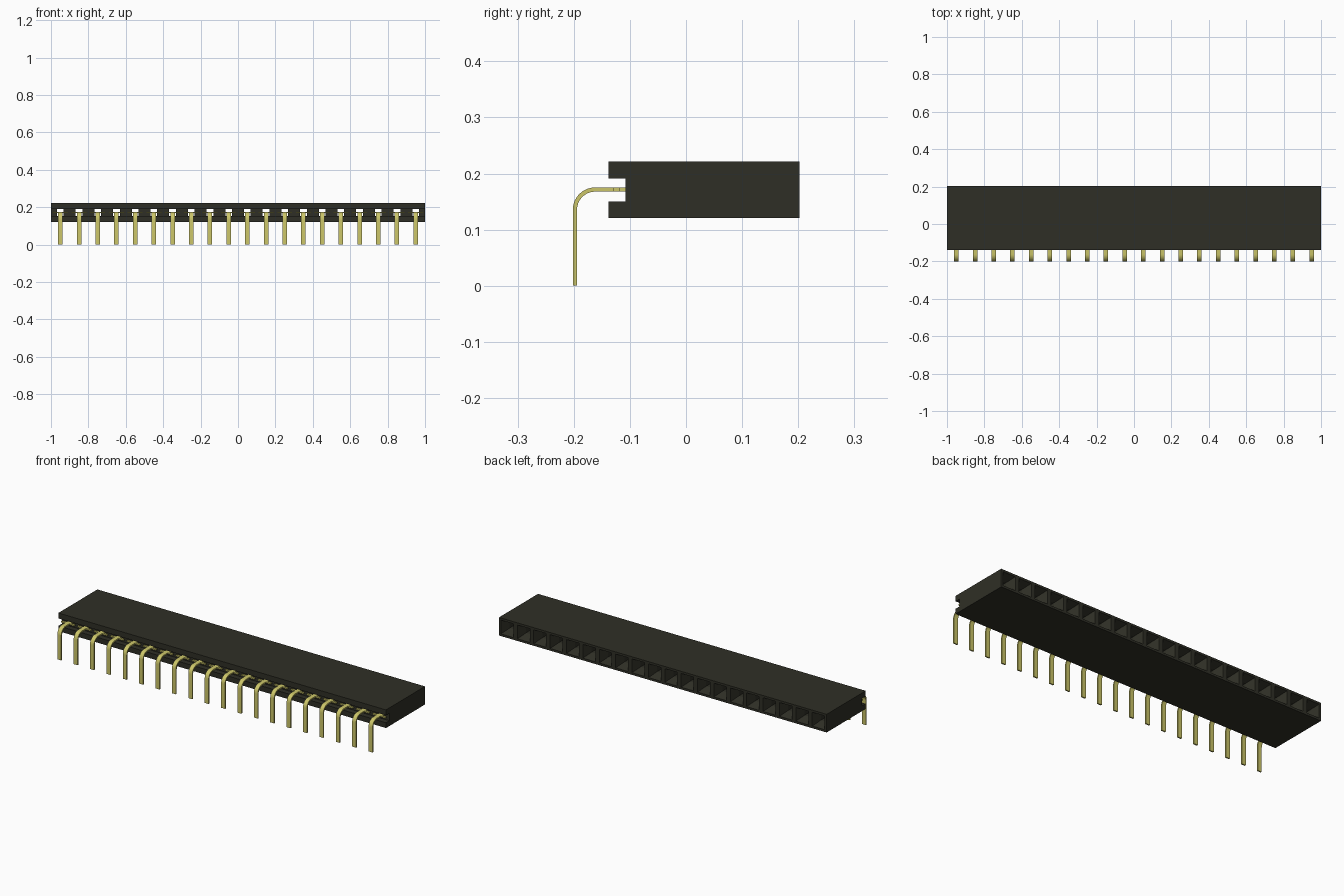
import bpy, bmesh, math

if "Cube" in bpy.data.objects:
    bpy.data.objects.remove(bpy.data.objects["Cube"], do_unlink=True)

COUNT, PITCH = 20, 0.1
HALF = PITCH / 2
CENTRES = [(i - (COUNT - 1) / 2) * PITCH for i in range(COUNT)]


def material(name, colour):
    m = bpy.data.materials.new(name)
    m.use_nodes = True
    m.diffuse_color = colour
    m.node_tree.nodes["Principled BSDF"].inputs["Base Color"].default_value = colour
    return m


def finish(bm, name, mat):
    bmesh.ops.remove_doubles(bm, verts=bm.verts, dist=1e-5)
    bmesh.ops.recalc_face_normals(bm, faces=bm.faces)
    mesh = bpy.data.meshes.new(name)
    bm.to_mesh(mesh)
    bm.free()
    mesh.materials.append(mat)
    ob = bpy.data.objects.new(name, mesh)
    bpy.context.collection.objects.link(ob)
    return ob


black = material("black plastic", (0.028, 0.028, 0.019, 1))
gold = material("gold metal", (0.60, 0.56, 0.14, 1))

# Housing: each cell is a loop of rectangles (half width, bottom, top, y)
# running through the socket, round the outside and into the front slot
BACK, FRONT, SLOT = 0.202, -0.138, -0.108
BOTTOM, TOP, LIP_LOW, LIP_HIGH = 0.121, 0.221, 0.150, 0.191
rings = [
    (HALF, LIP_LOW, LIP_HIGH, SLOT),
    (0.018, 0.153, 0.189, SLOT),
    (0.018, 0.153, 0.189, 0.155),
    (0.038, 0.133, 0.209, BACK),
    (HALF, BOTTOM, TOP, BACK),
    (HALF, BOTTOM, TOP, FRONT),
    (HALF, LIP_LOW, LIP_HIGH, FRONT),
]
SOCKET_STEPS = 4  # only these steps need side walls between cells
bm = bmesh.new()
for cx in CENTRES:
    loops = [[bm.verts.new((cx + sx * w, y, z))
              for sx, z in ((-1, z0), (1, z0), (1, z1), (-1, z1))]
             for w, z0, z1, y in rings]
    for i, a in enumerate(loops):
        b = loops[(i + 1) % len(loops)]
        for j in (range(4) if i < SOCKET_STEPS else (0, 2)):
            k = (j + 1) % 4
            bm.faces.new((a[j], a[k], b[k], b[j]))
# End caps with the slot profile
profile = [(BACK, BOTTOM), (BACK, TOP), (FRONT, TOP), (FRONT, LIP_HIGH),
           (SLOT, LIP_HIGH), (SLOT, LIP_LOW), (FRONT, LIP_LOW), (FRONT, BOTTOM)]
for x in (-COUNT * HALF, COUNT * HALF):
    bm.faces.new([bm.verts.new((x, y, z)) for y, z in profile])
finish(bm, "socket_housing", black)

# Pins: flat strip swept along a right-angle bend
THICK, WIDTH, PIN_Z, PIN_Y, RADIUS, STEPS = 0.0075, 0.024, 0.1715, -0.198, 0.036, 8
path = [(PIN_Y, 0, 1, 0)]
for s in range(STEPS + 1):
    a = math.pi / 2 * s / STEPS
    path.append((PIN_Y + RADIUS * (1 - math.cos(a)),
                 PIN_Z - RADIUS * (1 - math.sin(a)), math.cos(a), math.sin(a)))
path.append((-0.09, PIN_Z, 0, 1))


def box(bm, x0, x1, y0, y1, z0, z1):
    low, high = [[bm.verts.new(p) for p in
                  ((x0, y0, z), (x1, y0, z), (x1, y1, z), (x0, y1, z))]
                 for z in (z0, z1)]
    bm.faces.new(low)
    bm.faces.new(high)
    for j in range(4):
        k = (j + 1) % 4
        bm.faces.new((low[j], low[k], high[k], high[j]))


for n, cx in enumerate(CENTRES, 1):
    bm = bmesh.new()
    loops = []
    for i, (y, z, c, s) in enumerate(path):
        # offset outwards from the bend: -y on the leg, +z on the tail
        ny, nz = (-1, 0) if i == 0 else (-c, s)
        loops.append([bm.verts.new((cx + sx * WIDTH / 2, y + t * ny * THICK / 2,
                                    z + t * nz * THICK / 2))
                      for sx, t in ((-1, -1), (1, -1), (1, 1), (-1, 1))])
    for a, b in zip(loops, loops[1:]):
        for j in range(4):
            k = (j + 1) % 4
            bm.faces.new((a[j], a[k], b[k], b[j]))
    bm.faces.new(loops[0])
    bm.faces.new(loops[-1])
    # Cross-shaped shoulder on the tail
    for side in (-1, 1):
        x0, x1 = sorted((cx + side * WIDTH / 2, cx + side * 0.04))
        box(bm, x0, x1, -0.129, -0.118, PIN_Z - THICK / 2, PIN_Z + THICK / 2)
    pin = finish(bm, f"pin_{n:02d}", gold)
    bpy.ops.object.select_all(action="DESELECT")
    pin.select_set(True)
    bpy.context.view_layer.objects.active = pin
    bpy.ops.object.shade_smooth_by_angle(angle=math.radians(30))
